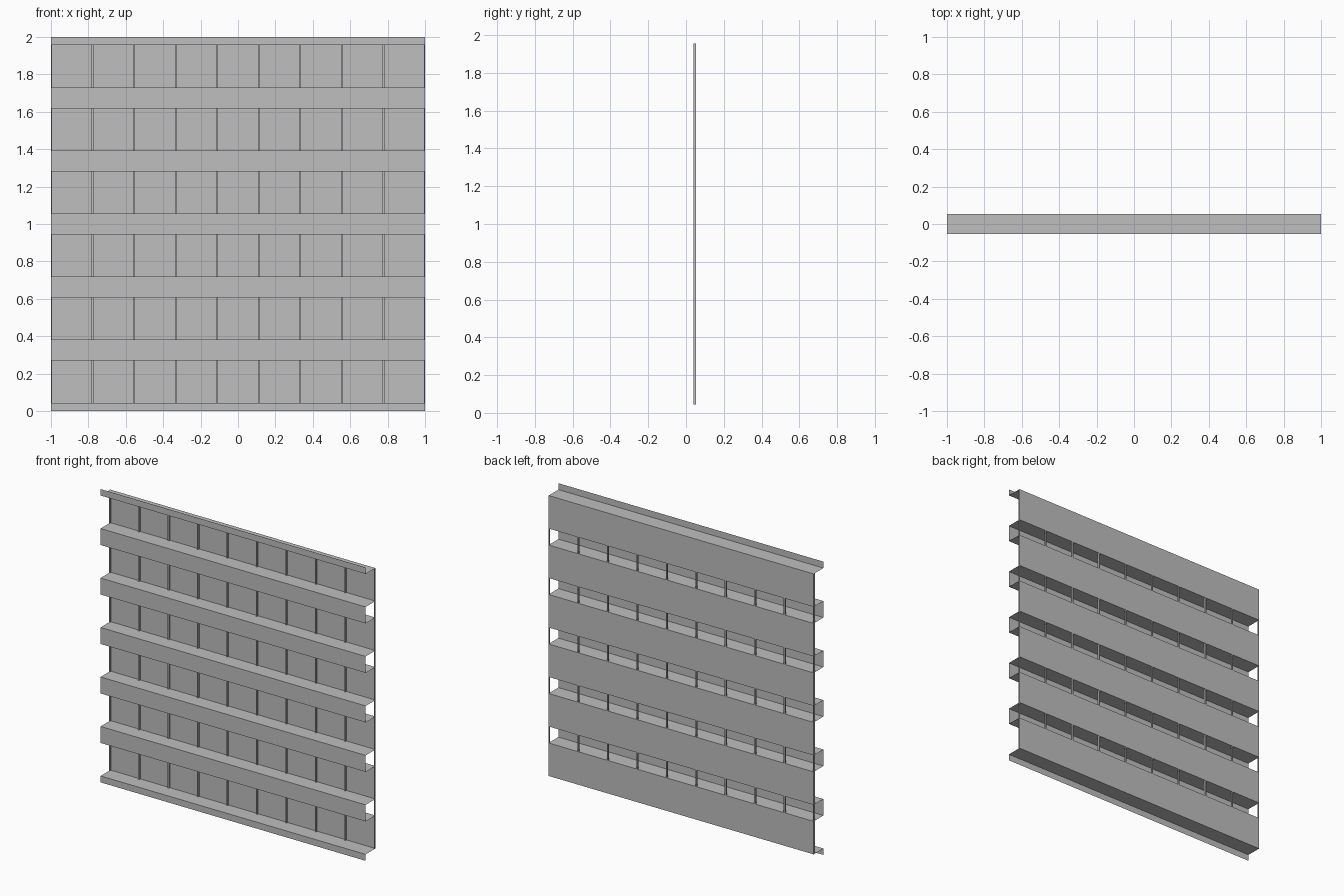
import bpy
import bmesh

if "Cube" in bpy.data.objects:
    bpy.data.objects.remove(bpy.data.objects["Cube"], do_unlink=True)

FRONT, BACK = -0.0525, 0.0525
ROWS, COLUMNS = 6, 9
EDGE, PANEL, BAND = 0.044, 0.225, 0.1124
RIB_WIDTH, RIB_DEPTH = 0.009, 0.0115
BOTTOM, TOP = EDGE, 2 - EDGE

grey = bpy.data.materials.new("plain grey")
grey.use_nodes = True
colour = (0.52, 0.52, 0.52, 1)
grey.diffuse_color = colour
grey.node_tree.nodes["Principled BSDF"].inputs["Base Color"].default_value = colour


def add_object(name, bm):
    mesh = bpy.data.meshes.new(name)
    bm.to_mesh(mesh)
    bm.free()
    mesh.materials.append(grey)
    obj = bpy.data.objects.new(name, mesh)
    bpy.context.collection.objects.link(obj)
    return obj


# Horizontal bands: open channels standing forward, half flanges at both ends
def add_band(name, profile):
    bm = bmesh.new()
    left = [bm.verts.new((-1, y, z)) for y, z in profile]
    right = [bm.verts.new((1, y, z)) for y, z in profile]
    for i in range(len(profile) - 1):
        bm.faces.new((left[i], right[i], right[i + 1], left[i + 1]))
    add_object(name, bm)


add_band("bottom_flange", [(FRONT, 0), (FRONT, BOTTOM), (BACK, BOTTOM)])
add_band("top_flange", [(BACK, TOP), (FRONT, TOP), (FRONT, 2)])

for row in range(ROWS):
    low = BOTTOM + row * (PANEL + BAND)
    high = min(low + PANEL, TOP)
    # Recessed back panel
    add_band(f"back_panel_{row + 1}", [(BACK, low), (BACK, high)])
    # Channel above it
    if row < ROWS - 1:
        add_band(f"front_band_{row + 1}",
                 [(BACK, high), (FRONT, high),
                  (FRONT, high + BAND), (BACK, high + BAND)])

# Thin vertical ribs running the full height, half width at the ends
for i in range(COLUMNS + 1):
    centre = -1 + 2 * i / COLUMNS
    x0 = max(-1, centre - RIB_WIDTH / 2)
    x1 = min(1, centre + RIB_WIDTH / 2)
    bm = bmesh.new()
    bmesh.ops.create_cube(bm, size=1)
    bmesh.ops.scale(bm, vec=(x1 - x0, RIB_DEPTH, TOP - BOTTOM), verts=bm.verts)
    bmesh.ops.translate(
        bm, vec=((x0 + x1) / 2, BACK - RIB_DEPTH / 2, (TOP + BOTTOM) / 2),
        verts=bm.verts)
    add_object(f"vertical_rib_{i + 1}", bm)
